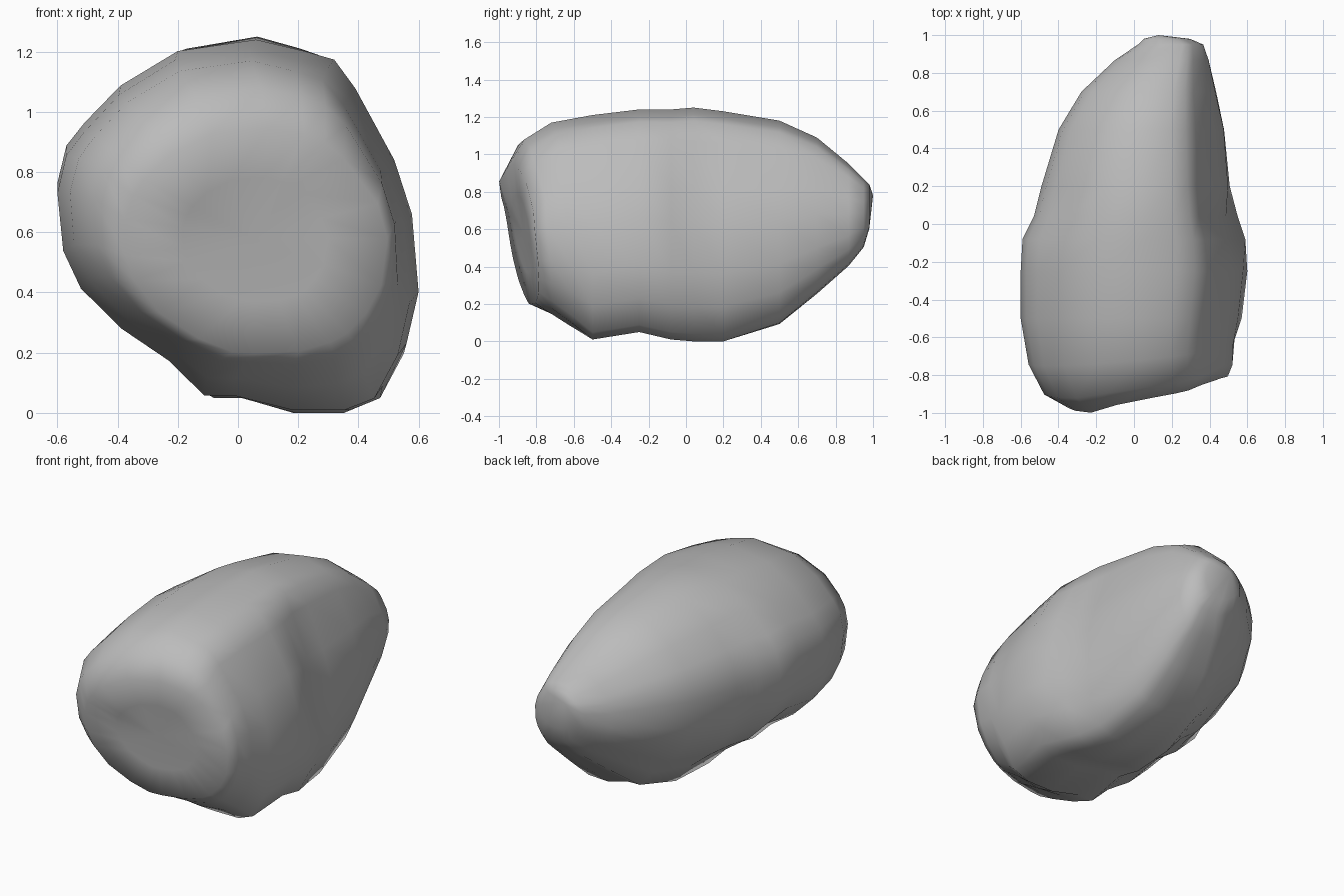
import bpy, bmesh, math
from mathutils import Vector

cube = bpy.data.objects.get("Cube")
if cube:
    bpy.data.objects.remove(cube, do_unlink=True)


def make_material(name, colour):
    mat = bpy.data.materials.new(name)
    mat.use_nodes = True
    mat.diffuse_color = colour
    mat.node_tree.nodes["Principled BSDF"].inputs["Base Color"].default_value = colour
    return mat


# Cross-section outline in hundredths of a unit, x then z
OUTLINE = [(-60, 75), (-57, 88), (-51, 96), (-39, 109), (-20, 121), (6, 125), (22, 121),
           (32, 118), (39, 108), (52, 83), (58, 64), (60, 37), (56, 19), (48, 4),
           (38, 0), (20, 0), (0, 5), (-10, 5), (-22, 17), (-38, 28), (-52, 42), (-58, 55)]

# Stations in hundredths: y, x min, x max, z min, z max, roundness %, front tilt %
STATIONS = [(-89, -38, 50, 19, 95, 75, 100), (-82, -48, 53, 15, 108, 45, 90),
            (-68, -56, 54, 8, 117, 20, 60), (-50, -60, 57, 1, 121, 0, 0),
            (-25, -60, 60, 5, 124, 0, 0), (-8, -59, 59, 1, 124, 0, 0),
            (4, -53, 55, 0, 125, 0, 0), (20, -49, 52, 0, 123, 0, 0),
            (50, -40, 48, 9, 118, 10, 0), (70, -28, 44, 25, 109, 20, 0),
            (87, -10, 40, 40, 95, 30, 0), (95, 2, 37, 50, 87, 40, 0),
            (98, 5, 30, 60, 84, 50, 0)]

# Hollows and swellings: centre, radius, push
DENTS = [((.56, .0, .65), .14, (-.05, 0, 0)), ((.44, .06, .95), .15, (-.05, 0, -.03)),
         ((.5, .45, .72), .1, (.02, 0, 0)), ((.48, .25, .35), .1, (-.02, 0, 0)),
         ((-.24, -.95, .84), .15, (0, -.04, 0)), ((.4, -.8, .78), .1, (0, .04, -.02))]


def section(y, x0, x1, z0, z1, roundness, tilt):
    """Fit the outline to one station, blended towards an ellipse."""
    points = []
    for ox, oz in OUTLINE:
        u, v = ox / 60, (oz - 62.5) / 62.5
        angle, k = math.atan2(v, u), roundness / 100
        u += (math.cos(angle) - u) * k
        v += (math.sin(angle) - v) * k
        x = (x0 + x1 + u * (x1 - x0)) / 200
        z = (z0 + z1 + v * (z1 - z0)) / 200
        lean = tilt / 100 * (.16 * x - .13 * (z - .6))
        points.append(Vector((x, y / 100 + lean, z)))
    return points


# Rock body lofted from front to back
bm = bmesh.new()
rings = [[bm.verts.new(p) for p in section(*s)] for s in STATIONS]
count = len(OUTLINE)

# Shallow dished front face
hub = Vector((.05, -.87, .58))
dish = [bm.verts.new(v.co.lerp(hub, .45)) for v in rings[0]]
rings.insert(0, dish)
for a, b in zip(rings, rings[1:]):
    for i in range(count):
        j = (i + 1) % count
        bm.faces.new((a[i], a[j], b[j], b[i]))

# Close both ends with a fan
for ring, tip in ((rings[0], hub), (rings[-1], Vector((.13, 1, .78)))):
    centre = bm.verts.new(tip)
    for i in range(count):
        bm.faces.new((ring[i], ring[(i + 1) % count], centre))

# Press in the weathering
for v in bm.verts:
    for centre, radius, push in DENTS:
        d = (v.co - Vector(centre)).length / radius
        v.co += Vector(push) * math.exp(-d * d)
bmesh.ops.recalc_face_normals(bm, faces=bm.faces)

mesh = bpy.data.meshes.new("rock")
bm.to_mesh(mesh)
bm.free()
rock = bpy.data.objects.new("rock", mesh)
bpy.context.collection.objects.link(rock)
mesh.materials.append(make_material("stone grey", (.5, .5, .5, 1)))

bpy.ops.object.select_all(action="DESELECT")
rock.select_set(True)
bpy.context.view_layer.objects.active = rock
bpy.ops.object.shade_smooth_by_angle(angle=math.radians(75))
